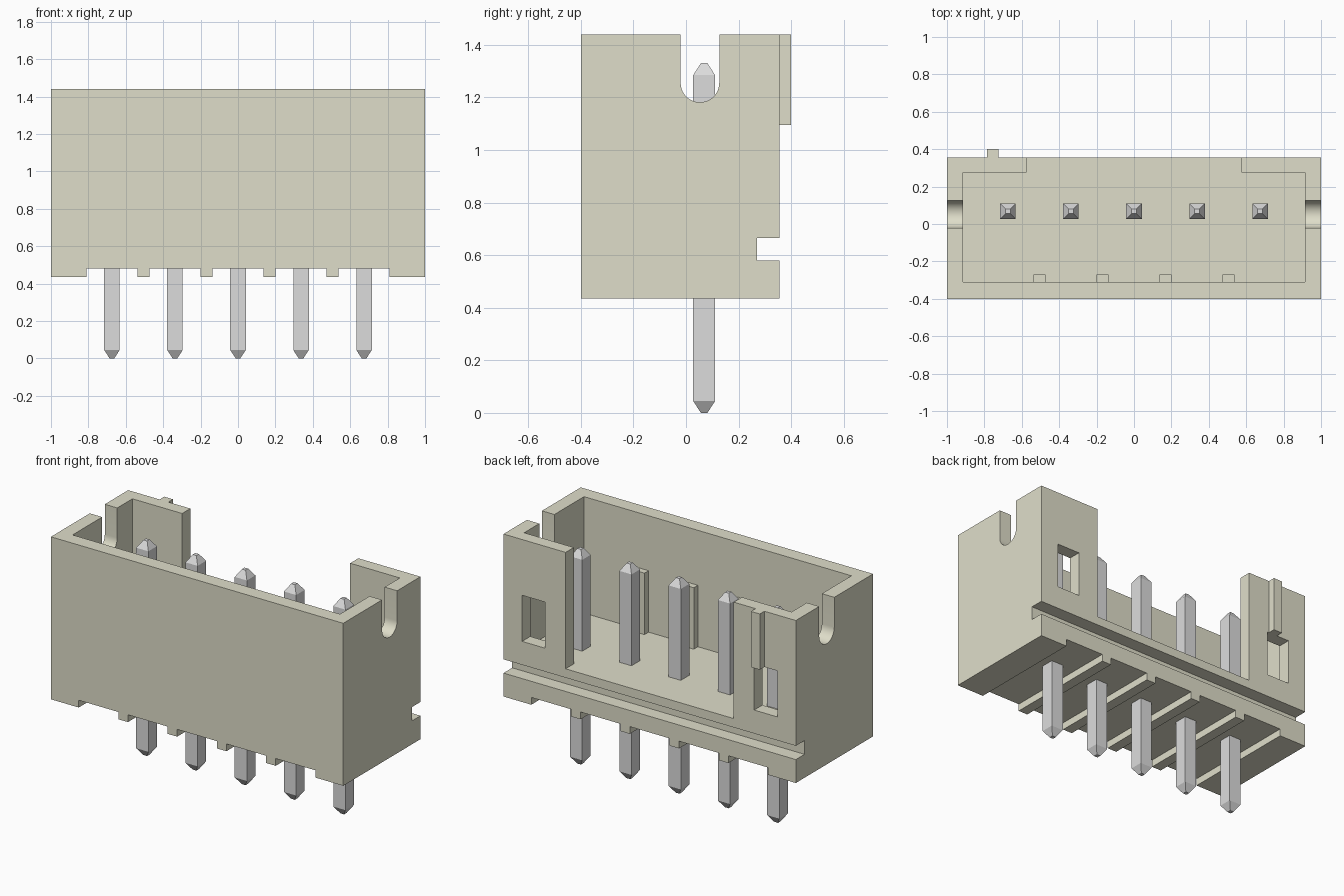
import bpy, bmesh, math

cube = bpy.data.objects.get("Cube")
if cube:
    bpy.data.objects.remove(cube, do_unlink=True)


def material(name, rgb, metallic=0.0):
    m = bpy.data.materials.new(name)
    m.use_nodes = True
    m.diffuse_color = (*rgb, 1)
    bsdf = m.node_tree.nodes["Principled BSDF"]
    bsdf.inputs["Base Color"].default_value = (*rgb, 1)
    bsdf.inputs["Metallic"].default_value = metallic
    return m


IVORY = material("ivory plastic", (0.74, 0.73, 0.59))
METAL = material("pin grey", (0.72, 0.72, 0.72))


def finish(name, bm, mat):
    bmesh.ops.recalc_face_normals(bm, faces=bm.faces)
    mesh = bpy.data.meshes.new(name)
    bm.to_mesh(mesh)
    bm.free()
    mesh.materials.append(mat)
    obj = bpy.data.objects.new(name, mesh)
    bpy.context.collection.objects.link(obj)
    return obj


def prism(name, points, axis, lo, hi, mat=IVORY):
    """Extrude a 2D profile along an axis: x uses (y, z), y uses (x, z), z uses (x, y)."""
    place = {"x": lambda a, b, t: (t, a, b),
             "y": lambda a, b, t: (a, t, b),
             "z": lambda a, b, t: (a, b, t)}[axis]
    bm = bmesh.new()
    ends = [[bm.verts.new(place(a, b, t)) for a, b in points] for t in (lo, hi)]
    bm.faces.new(ends[0])
    bm.faces.new(ends[1])
    n = len(points)
    for i in range(n):
        j = (i + 1) % n
        bm.faces.new((ends[0][i], ends[0][j], ends[1][j], ends[1][i]))
    return finish(name, bm, mat)


def box(name, x0, x1, y0, y1, z0, z1):
    return prism(name, [(x0, y0), (x1, y0), (x1, y1), (x0, y1)], "z", z0, z1)


PITCH = 0.337
FRONT, BACK = -0.40, 0.355
BASE, FLOOR, TOP = 0.435, 0.72, 1.44

# Housing side profile, with the long groove low on the back
housing = prism("housing", [(FRONT, BASE), (BACK, BASE), (BACK, 0.58), (0.27, 0.58),
                            (0.27, 0.665), (BACK, 0.665), (BACK, TOP), (FRONT, TOP)],
                "x", -1, 1)

# Pin cavity, open through the middle of the back wall
cutters = [prism("cavity_cutter", [(-0.915, -0.31), (0.915, -0.31), (0.915, 0.275),
                                   (0.575, 0.275), (0.575, 0.5), (-0.575, 0.5),
                                   (-0.575, 0.275), (-0.915, 0.275)], "z", FLOOR, 1.6)]

# Round-bottomed slots in both end walls
cy, cz, r = 0.053, 1.255, 0.0735
arc = [(cy + r * math.cos(a), cz + r * math.sin(a))
       for a in (math.pi + math.pi * i / 20 for i in range(21))]
cutters.append(prism("end_slot_cutter", arc + [(cy + r, 1.6), (cy - r, 1.6)], "x", -1.1, 1.1))

# Windows in the back wall
for side in (-1, 1):
    x0, x1 = sorted((side * 0.715, side * 0.873))
    cutters.append(box("window_cutter", x0, x1, 0.2, 0.5, 0.81, 1.095))

# Channels under the base, one per pin
for i in range(-2, 3):
    cutters.append(box("channel_cutter", i * PITCH - 0.136, i * PITCH + 0.136,
                       -0.6, 0.6, 0.3, 0.48))

for c in cutters:
    c.hide_render = True
    mod = housing.modifiers.new(c.name, "BOOLEAN")
    mod.operation = "DIFFERENCE"
    mod.solver = "EXACT"
    mod.object = c

# Bake the cuts into the housing and discard the cutters
bpy.context.view_layer.update()
cut_mesh = bpy.data.meshes.new_from_object(
    housing.evaluated_get(bpy.context.evaluated_depsgraph_get()))
housing.modifiers.clear()
housing.data = cut_mesh
cut_mesh.materials.clear()
cut_mesh.materials.append(IVORY)
for p in cut_mesh.polygons:
    p.material_index = 0
for c in cutters:
    bpy.data.objects.remove(c, do_unlink=True)

# Smooth slot bottoms, sharp edges elsewhere
bpy.ops.object.select_all(action="DESELECT")
housing.select_set(True)
bpy.context.view_layer.objects.active = housing
bpy.ops.object.shade_smooth_by_angle(angle=math.radians(30))

# Key tab on the back, above one window
box("key_tab", -0.785, -0.725, BACK, 0.40, 1.095, TOP)

# Short ribs on the inside of the front wall
for i in range(4):
    x = (i - 1.5) * PITCH
    box("inner_rib", x - 0.0325, x + 0.0325, -0.32, -0.27, FLOOR - 0.01, 1.10)

# Square pins with tapered tips
for i in range(-2, 3):
    bm = bmesh.new()
    rings = []
    for z, h in ((0, 0.0125), (0.045, 0.0415), (1.285, 0.0415), (1.33, 0.0125)):
        rings.append([bm.verts.new((i * PITCH + sx * h, 0.069 + sy * h, z))
                      for sx, sy in ((-1, -1), (1, -1), (1, 1), (-1, 1))])
    bm.faces.new(rings[0])
    bm.faces.new(rings[-1])
    for a, b in zip(rings, rings[1:]):
        for k in range(4):
            j = (k + 1) % 4
            bm.faces.new((a[k], a[j], b[j], b[k]))
    finish("pin", bm, METAL)
